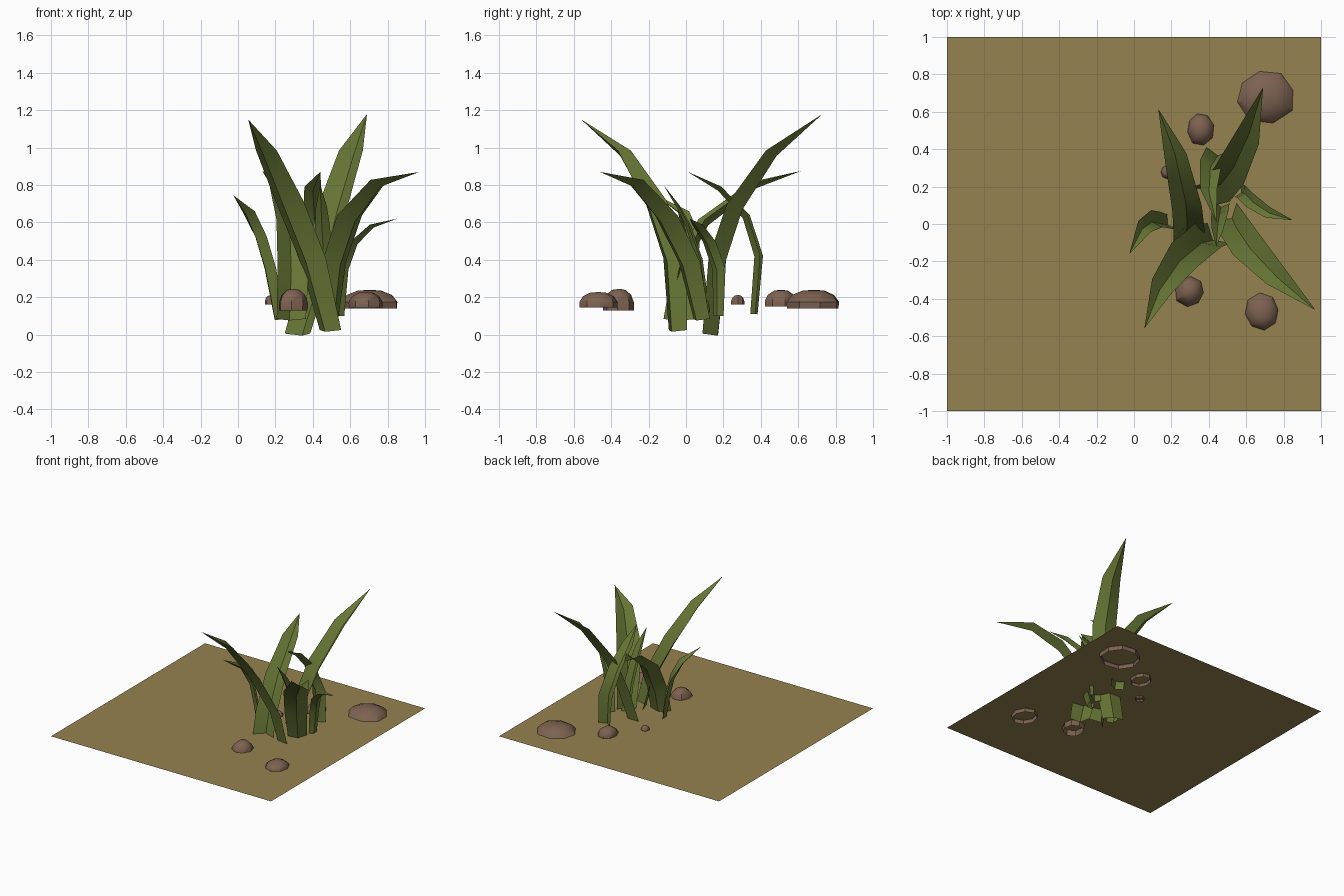
import bpy, bmesh, math, random
from mathutils import Vector

if "Cube" in bpy.data.objects:
    bpy.data.objects.remove(bpy.data.objects["Cube"])

random.seed(4)


def material(name, rgb):
    m = bpy.data.materials.new(name)
    m.diffuse_color = (*rgb, 1)
    m.use_nodes = True
    m.node_tree.nodes["Principled BSDF"].inputs["Base Color"].default_value = m.diffuse_color
    return m


LEAF = material("leaf green", (0.135, 0.185, 0.036))
STONE = material("stone brown", (0.205, 0.122, 0.082))
SOIL = material("dry soil", (0.30, 0.225, 0.08))


def finish(name, bm, mat, angle=None):
    mesh = bpy.data.meshes.new(name)
    bm.to_mesh(mesh)
    bm.free()
    mesh.materials.append(mat)
    ob = bpy.data.objects.new(name, mesh)
    bpy.context.collection.objects.link(ob)
    if angle:
        bpy.ops.object.select_all(action='DESELECT')
        ob.select_set(True)
        bpy.context.view_layer.objects.active = ob
        bpy.ops.object.shade_smooth_by_angle(angle=math.radians(angle))
    return ob


def blade(name, path, widths):
    """Folded leaf: a V section swept along the path, closing at the tip."""
    pts = [Vector(p) for p in path]
    lean = pts[-1] - pts[0]
    lean.z = 0
    lean.normalize()
    bm = bmesh.new()
    rows = []
    for i, w in enumerate(widths):
        tangent = (pts[i + 1] - pts[max(i - 1, 0)]).normalized()
        # the width turns with the curve in the upper part
        step = pts[i + 1] - pts[i]
        step.z = 0
        d = (lean + (step.normalized() if i > 1 else lean)).normalized()
        side = Vector((d.y, -d.x, 0))
        up = side.cross(tangent).normalized()
        fold = up * w * 0.3
        rows.append([bm.verts.new(pts[i] - side * w + fold),
                     bm.verts.new(pts[i] - fold),
                     bm.verts.new(pts[i] + side * w + fold)])
    for a, b in zip(rows, rows[1:]):
        for k in range(2):
            bm.faces.new((a[k], a[k + 1], b[k + 1], b[k]))
    tip = bm.verts.new(pts[-1])
    for k in range(2):
        bm.faces.new((rows[-1][k], rows[-1][k + 1], tip))
    finish(name, bm, LEAF, 60)


def rock(name, x, y, rx, ry, z0, z1):
    """Irregular low-poly dome, open underneath."""
    n = 8
    bm = bmesh.new()
    turn = random.uniform(0, 1)
    wob = [random.uniform(0.9, 1.06) for _ in range(n)]
    rings = []
    for r, h in ((0.98, 0), (1.0, 0.35), (0.8, 0.72), (0.42, 0.95)):
        rings.append([bm.verts.new((
            x + rx * r * wob[i] * math.cos(turn + i * math.tau / n),
            y + ry * r * wob[i] * math.sin(turn + i * math.tau / n),
            z0 + (z1 - z0) * h)) for i in range(n)])
    top = bm.verts.new((x, y, z1))
    for a, b in zip(rings, rings[1:]):
        for i in range(n):
            j = (i + 1) % n
            bm.faces.new((a[i], a[j], b[j], b[i]))
    for i in range(n):
        bm.faces.new((rings[-1][i], rings[-1][(i + 1) % n], top))
    finish(name, bm, STONE, 35)


# Ground sheet
bm = bmesh.new()
bm.faces.new([bm.verts.new((x, y, 0.178)) for x, y in ((-1, -1), (1, -1), (1, 1), (-1, 1))])
finish("ground_sheet", bm, SOIL)

# Grass blades: centre line from root to tip, half widths
blade("blade_front_tall",
      [(.48, -.06, .02), (.38, -.08, .4), (.26, -.18, .7), (.145, -.34, .97), (.055, -.56, 1.15)],
      [.075, .095, .095, .065])
blade("blade_back_tall",
      [(.33, .15, 0), (.45, .19, .4), (.52, .28, .68), (.61, .47, .97), (.69, .73, 1.18)],
      [.08, .09, .09, .07])
blade("blade_right_wide",
      [(.5, .07, .08), (.53, .0, .38), (.61, -.12, .62), (.76, -.28, .81), (.97, -.46, .87)],
      [.065, .085, .09, .065])
blade("blade_back_left",
      [(.28, -.08, .08), (.29, -.03, .35), (.28, .1, .6), (.22, .37, .8), (.13, .615, .875)],
      [.08, .085, .08, .06])
blade("blade_left",
      [(.21, 0, .08), (.16, .01, .35), (.11, .02, .52), (.05, -.02, .65), (-.025, -.16, .745)],
      [.045, .055, .055, .045])
blade("blade_right_small",
      [(.56, .17, .1), (.58, .17, .35), (.63, .12, .49), (.72, .06, .58), (.85, .02, .62)],
      [.03, .04, .04, .03])
blade("blade_back_arching",
      [(.48, .36, .11), (.45, .385, .42), (.41, .32, .63), (.4, .18, .78), (.44, .01, .87)],
      [.055, .065, .06, .045])
blade("blade_centre_small",
      [(.47, .11, .12), (.46, .07, .4), (.45, .01, .58), (.445, -.04, .68), (.44, -.12, .8)],
      [.04, .045, .04, .03])

# Rocks
rock("rock_large", .705, .685, .165, .148, .14, .24)
rock("rock_back", .355, .51, .075, .088, .15, .24)
rock("rock_tiny", .178, .278, .034, .036, .16, .212)
rock("rock_front", .295, -.357, .084, .086, .13, .245)
rock("rock_front_right", .685, -.47, .096, .102, .145, .228)
